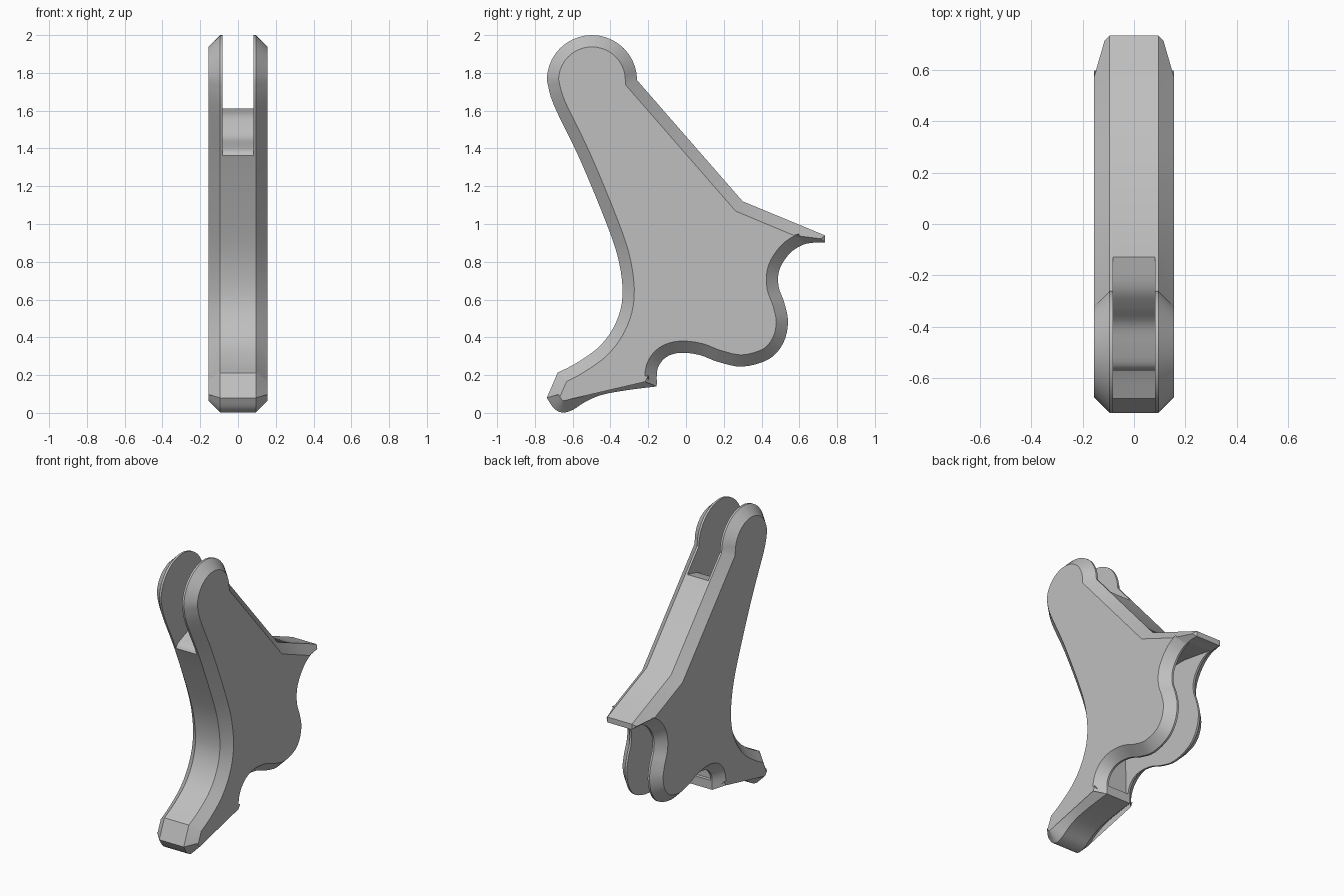
import bpy, bmesh
from math import cos, sin, radians
from mathutils import Vector

cube = bpy.data.objects.get("Cube")
if cube:
    bpy.data.objects.remove(cube)

FLAT, BEVEL, SLOT = 0.095, 0.062, 0.081   # half widths across x, and chamfer size

steel = bpy.data.materials.new("grey_metal")
steel.use_nodes = True
steel.diffuse_color = (0.52, 0.52, 0.52, 1)
steel.node_tree.nodes["Principled BSDF"].inputs["Base Color"].default_value = steel.diffuse_color


def smooth(pts, steps=4):
    """Catmull-Rom curve through a few points, ends kept as corners."""
    p = [Vector(q) for q in pts]
    p = [2 * p[0] - p[1]] + p + [2 * p[-1] - p[-2]]
    out = []
    for a, b, c, d in zip(p, p[1:], p[2:], p[3:]):
        for s in range(steps):
            t = s / steps
            out.append(0.5 * (2 * b + (c - a) * t + (2 * a - 5 * b + 4 * c - d) * t ** 2
                              + (3 * b - a - 3 * c + d) * t ** 3))
    return out + [p[-2]]


def make_object(name, bm):
    bmesh.ops.recalc_face_normals(bm, faces=bm.faces)
    mesh = bpy.data.meshes.new(name)
    bm.to_mesh(mesh)
    bm.free()
    mesh.materials.append(steel)
    obj = bpy.data.objects.new(name, mesh)
    bpy.context.collection.objects.link(obj)
    return obj


def prism(name, pts, half):
    bm = bmesh.new()
    loops = [[bm.verts.new((x, p[0], p[1])) for p in pts] for x in (-half, half)]
    for loop in loops:
        bm.faces.new(loop)
    for i in range(len(pts)):
        j = (i + 1) % len(pts)
        bm.faces.new((loops[0][i], loops[0][j], loops[1][j], loops[1][i]))
    return make_object(name, bm)


# Side outline, clockwise: round head, back slope, pointed tail
head = [Vector((-0.498 + 0.239 * cos(radians(a)), 1.761 + 0.239 * sin(radians(a))))
        for a in range(180, -1, -9)]
slope = [Vector((0.30, 1.12)), Vector((0.61, 0.992))]
tail = [Vector((0.735, 0.94)), Vector((0.735, 0.902))]
# Scooped back, rounded bulge and arch
scoop = smooth([(0.68, 0.902), (0.62, 0.89), (0.55, 0.845), (0.495, 0.76), (0.49, 0.67),
                (0.52, 0.585), (0.54, 0.48), (0.515, 0.37), (0.44, 0.285), (0.30, 0.245),
                (0.17, 0.27), (0.07, 0.307), (-0.03, 0.318), (-0.105, 0.295),
                (-0.15, 0.235), (-0.155, 0.14)])
# Toe underside, toe end, curved front edge
sole = smooth([(-0.155, 0.14), (-0.30, 0.122), (-0.44, 0.097), (-0.53, 0.06), (-0.60, 0.016),
               (-0.655, 0.002), (-0.70, 0.025), (-0.737, 0.08)])[1:]
front = smooth([(-0.68, 0.212), (-0.57, 0.27), (-0.45, 0.36), (-0.37, 0.48), (-0.336, 0.62),
                (-0.355, 0.80), (-0.42, 1.00), (-0.565, 1.35), (-0.70, 1.63), (-0.737, 1.761)])[:-1]
outline = head + slope + tail + scoop + sole + front

# Chamfer inset; the thin tail runs out into a ridge
ridge = Vector((0.57, 0.94))
special = {len(head) + 1: (ridge, BEVEL), len(head) + 2: (Vector((0.715, 0.922)), 0.02),
           len(head) + 3: (Vector((0.715, 0.922)), 0.02), len(head) + 4: (ridge, BEVEL)}
for k in range(1, 4):
    special[len(head) + 4 + k] = (ridge, BEVEL)
count = len(outline)
inset = []
for i, p in enumerate(outline):
    if i in special:
        inset.append(special[i])
        continue
    d1 = (p - outline[i - 1]).normalized()
    d2 = (outline[(i + 1) % count] - p).normalized()
    n1, n2 = Vector((d1.y, -d1.x)), Vector((d2.y, -d2.x))
    inset.append((p + (n1 + n2) * BEVEL / max(0.4, 1 + n1.dot(n2)), BEVEL))

# Chamfered body, both sides
bm = bmesh.new()
rims = []
for side in (-1, 1):
    rim = [bm.verts.new((side * FLAT, p.x, p.y)) for p in outline]
    shared, inner = {}, []
    for p, d in inset:
        key = (round(p.x, 5), round(p.y, 5))
        if key not in shared:
            shared[key] = bm.verts.new((side * (FLAT + d), p.x, p.y))
        inner.append(shared[key])
    for i in range(count):
        j = (i + 1) % count
        bm.faces.new(list(dict.fromkeys((rim[i], rim[j], inner[j], inner[i]))))
    bm.faces.new(list(dict.fromkeys(v for v, q in zip(inner, inset) if q[1] == BEVEL)))
    rims.append(rim)
for i in range(count):
    j = (i + 1) % count
    bm.faces.new((rims[0][i], rims[0][j], rims[1][j], rims[1][i]))
body = make_object("lever_body", bm)

# Fork slot at the head, with a wavy floor
fork_floor = smooth([(-0.575, 1.355), (-0.55, 1.39), (-0.48, 1.42), (-0.39, 1.455),
                     (-0.325, 1.52), (-0.25, 1.58), (-0.12, 1.615)])
fork = prism("fork_cutter", fork_floor + [(0, 1.62), (0, 2.1), (-0.9, 2.1), (-0.9, 1.345)], SLOT)
# Hollow opening at the lower back
hollow = prism("hollow_cutter", [(-0.175, 0.205), (-0.1, 0.2), (0, 0.1), (0.8, 0.1), (0.8, 0.89),
                                 (0.66, 0.897), (0.4, 0.94), (0.2, 0.94), (-0.05, 0.8),
                                 (-0.18, 0.5)], SLOT)

bpy.context.view_layer.objects.active = body
for cutter in (fork, hollow):
    cutter.hide_render = True
    mod = body.modifiers.new(cutter.name, "BOOLEAN")
    mod.operation, mod.solver, mod.object = "DIFFERENCE", "EXACT", cutter
    bpy.ops.object.modifier_apply(modifier=mod.name)
    bpy.data.objects.remove(cutter)

bpy.ops.object.select_all(action="DESELECT")
body.select_set(True)
bpy.ops.object.shade_smooth_by_angle(angle=radians(30))
